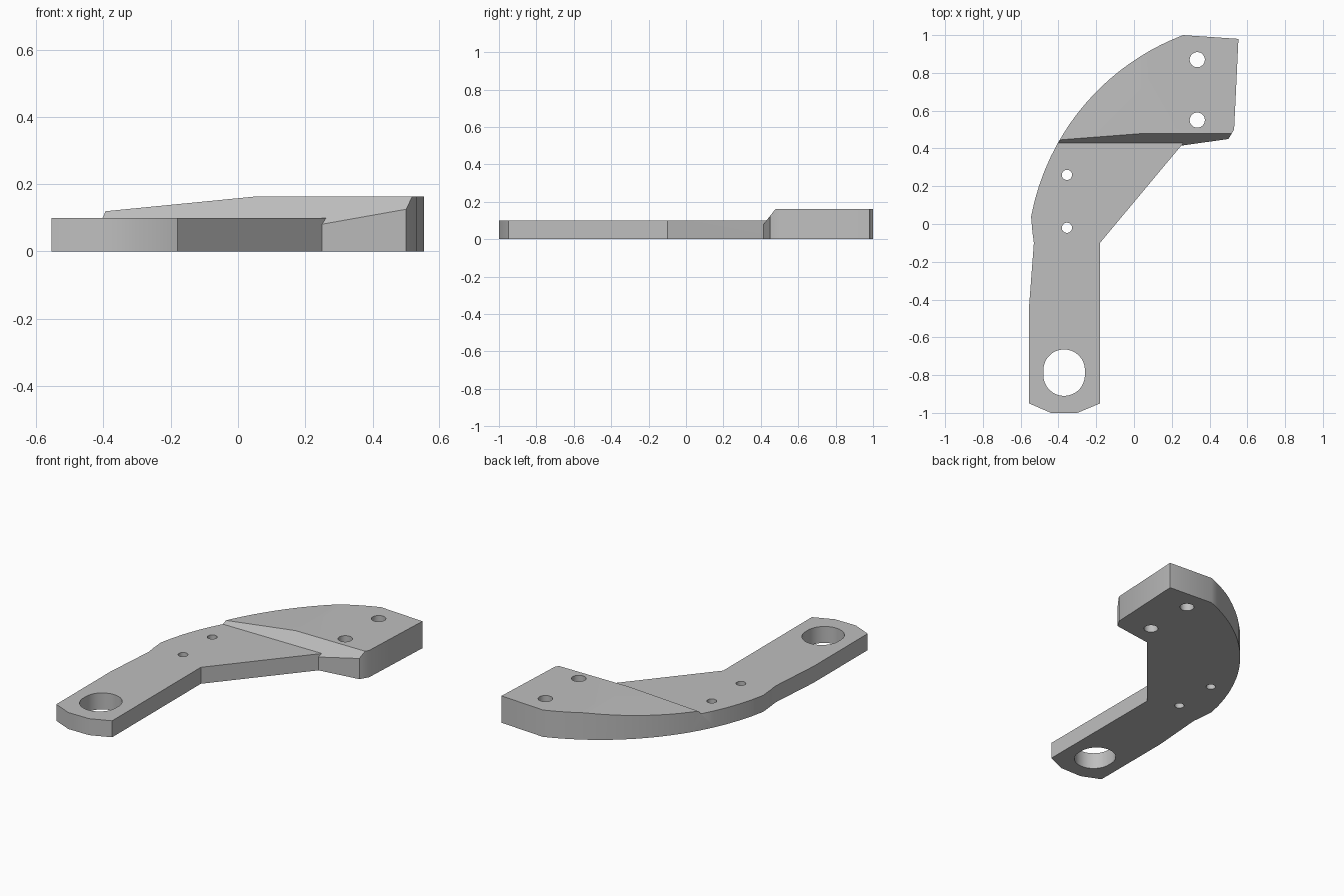
import bpy, bmesh
from math import sin, cos, pi, atan2
from mathutils import Vector

cube = bpy.data.objects.get("Cube")
if cube:
    bpy.data.objects.remove(cube, do_unlink=True)

grey = bpy.data.materials.new("plain grey")
grey.use_nodes = True
colour = (0.52, 0.52, 0.52, 1)
grey.diffuse_color = colour
grey.node_tree.nodes["Principled BSDF"].inputs["Base Color"].default_value = colour


def prism(name, outline, bottom, top, cuts=()):
    """Extrude an outline upward, then slice off everything above each cut plane."""
    bm = bmesh.new()
    face = bm.faces.new([bm.verts.new((x, y, bottom)) for x, y in outline])
    grown = bmesh.ops.extrude_face_region(bm, geom=[face])["geom"]
    bmesh.ops.translate(bm, vec=(0, 0, top - bottom),
                        verts=[g for g in grown if isinstance(g, bmesh.types.BMVert)])
    for point, normal in cuts:
        bmesh.ops.bisect_plane(bm, geom=bm.verts[:] + bm.edges[:] + bm.faces[:],
                               plane_co=point, plane_no=normal, clear_outer=True)
        bmesh.ops.holes_fill(bm, edges=[e for e in bm.edges if e.is_boundary], sides=0)
    bmesh.ops.recalc_face_normals(bm, faces=bm.faces)
    mesh = bpy.data.meshes.new(name)
    bm.to_mesh(mesh)
    bm.free()
    mesh.materials.append(grey)
    obj = bpy.data.objects.new(name, mesh)
    bpy.context.collection.objects.link(obj)
    return obj


def combine(target, tool, operation):
    """Apply a boolean and discard its tool."""
    bpy.context.view_layer.objects.active = target
    mod = target.modifiers.new(operation, "BOOLEAN")
    mod.operation, mod.solver, mod.object = operation, "EXACT", tool
    bpy.ops.object.modifier_apply(modifier=mod.name)
    bpy.data.objects.remove(tool, do_unlink=True)


def arc(start, end, steps):
    """Points along the curved back edge between two ends."""
    centre = Vector((0.714, -0.198))
    a, b = [atan2(p[1] - centre.y, p[0] - centre.x) % (2 * pi) for p in (start, end)]
    return [(centre.x + 1.281 * cos(a + (b - a) * i / steps),
             centre.y + 1.281 * sin(a + (b - a) * i / steps)) for i in range(steps + 1)]


step_left = (-0.405, 0.43)

# Thin arm
arm = [(-0.555, -0.95), (-0.44, -1), (-0.30, -1), (-0.18, -0.95), (-0.18, -0.10),
       (0.25, 0.415), (0.262, 0.43), (0.26, 0.445), (-0.38, 0.445)]
arm += arc(step_left, (-0.547, 0.04), 5)
arm += [(-0.538, -0.04), (-0.53, -0.10), (-0.555, -0.43)]
bracket = prism("bracket", arm, 0, 0.10)

# Thick head with a front bevel and a gently falling left top
head = [(-0.36, 0.40), (0.20, 0.40), (0.25, 0.415), (0.50, 0.45), (0.53, 0.50),
        (0.553, 0.98)] + arc((0.26, 1.0), step_left, 14)
cuts = [((0, 0.43, 0.10), (0, -1.27, 1)), ((0.05, 0, 0.163), (-0.098, 0, 1))]
combine(bracket, prism("head", head, 0, 0.163, cuts), "UNION")


# Bolt holes and the slotted pivot hole
def hole(x, y, radius, stretch=0):
    ring = []
    for i in range(40):
        a = 2 * pi * (i + 0.5) / 40
        ring.append((x + radius * cos(a),
                     y + radius * sin(a) + (stretch if sin(a) > 0 else -stretch)))
    combine(bracket, prism("hole", ring, -0.1, 0.3), "DIFFERENCE")


for y in (0.87, 0.55):
    hole(0.335, y, 0.04)
for y in (0.26, -0.02):
    hole(-0.355, y, 0.027)
hole(-0.37, -0.787, 0.11, 0.013)

bpy.ops.object.select_all(action="DESELECT")
bracket.select_set(True)
bpy.context.view_layer.objects.active = bracket
bpy.ops.object.shade_smooth_by_angle(angle=pi / 6)
